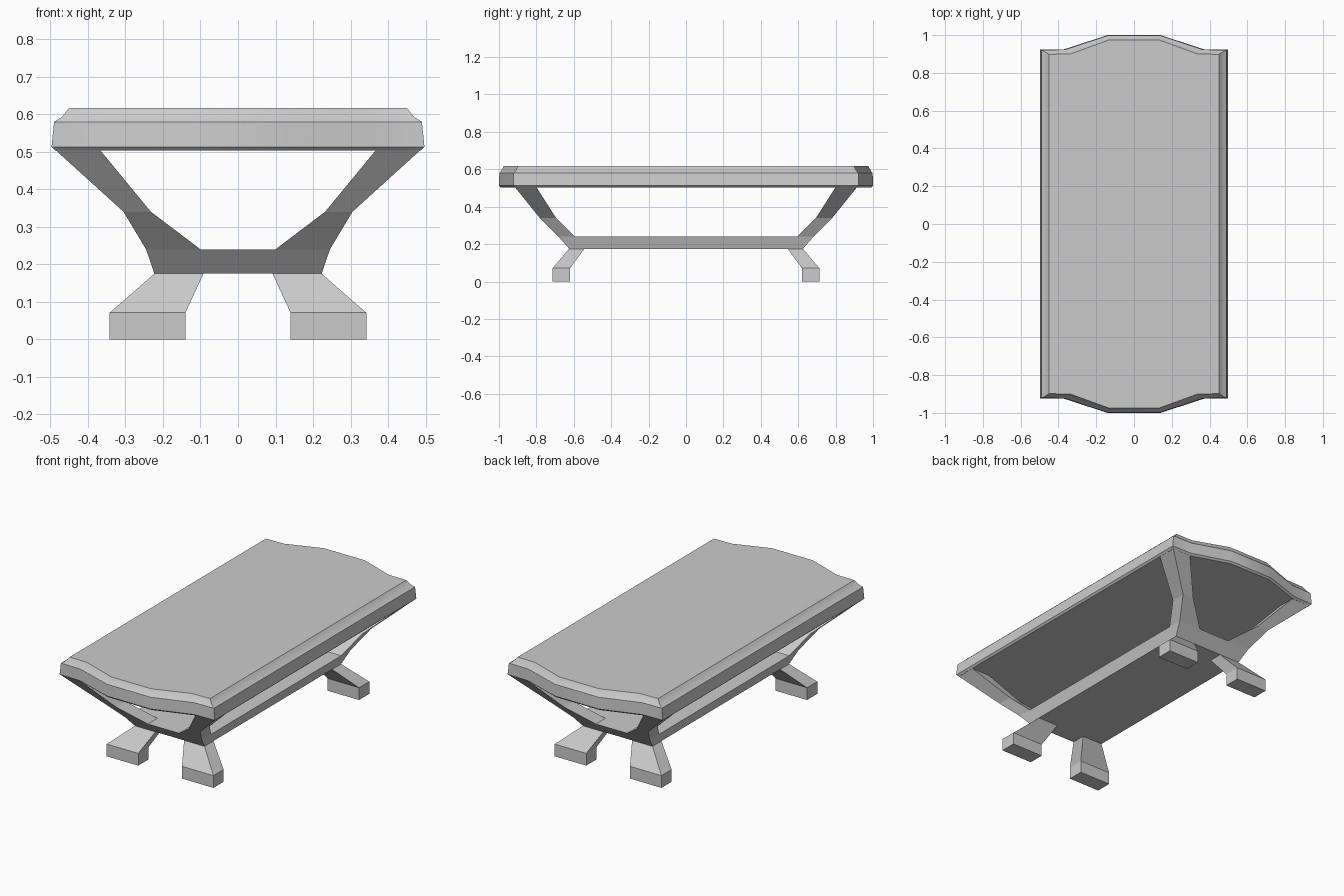
import bpy, bmesh

if "Cube" in bpy.data.objects:
    bpy.data.objects.remove(bpy.data.objects["Cube"])


def loft(name, rings, parts=((1, 1),)):
    """Skin a stack of closed rings, repeated for each (x, y) mirror sign."""
    bm = bmesh.new()
    for sx, sy in parts:
        loops = [[bm.verts.new((x * sx, y * sy, z)) for x, y, z in r] for r in rings]
        n = len(loops[0])
        bm.faces.new(loops[0])
        bm.faces.new(loops[-1])
        for a, b in zip(loops, loops[1:]):
            for i in range(n):
                j = (i + 1) % n
                bm.faces.new((a[i], a[j], b[j], b[i]))
    bmesh.ops.recalc_face_normals(bm, faces=bm.faces)
    mesh = bpy.data.meshes.new(name)
    bm.to_mesh(mesh)
    bm.free()
    ob = bpy.data.objects.new(name, mesh)
    bpy.context.collection.objects.link(ob)
    return ob


def rect(x0, x1, y0, y1, z):
    return [(x0, y0, z), (x1, y0, z), (x1, y1, z), (x0, y1, z)]


def top_outline(half_x, inset, z):
    """Long slab outline with stepped, bowed ends."""
    k = half_x - 0.497
    end = [(half_x, 0.923 - inset), (0.37 + k * 0.7, 0.925 - inset), (0.14 + k * 0.2, 1.0 - inset)]
    half = end + [(-x, y) for x, y in reversed(end)]
    return [(x, y, z) for x, y in half + [(-x, -y) for x, y in half]]


corners = [(sx, sy) for sx in (1, -1) for sy in (1, -1)]

# Moulded table top
top = loft("table_top", [
    top_outline(0.486, 0.010, 0.503),
    top_outline(0.497, 0.000, 0.513),
    top_outline(0.490, 0.002, 0.580),
    top_outline(0.470, 0.012, 0.592),
    top_outline(0.450, 0.025, 0.617)])
bpy.context.view_layer.objects.active = top
top.select_set(True)
bpy.ops.object.shade_smooth_by_angle(angle=0.44)

# Splayed upper legs, from shelf to the corners of the top
loft("upper_legs", [
    rect(0.10, 0.245, 0.595, 0.682, 0.24),
    rect(0.232, 0.305, 0.695, 0.782, 0.34),
    rect(0.368, 0.487, 0.80, 0.915, 0.505)], corners)

# Lower shelf with sloped edges
loft("shelf", [
    rect(-0.223, 0.223, -0.625, 0.625, 0.175),
    rect(-0.245, 0.245, -0.682, 0.682, 0.24)])

# Flared feet
loft("feet", [
    rect(0.14, 0.342, 0.62, 0.713, 0.0),
    rect(0.14, 0.342, 0.62, 0.713, 0.071),
    rect(0.092, 0.223, 0.543, 0.625, 0.175)], corners)
